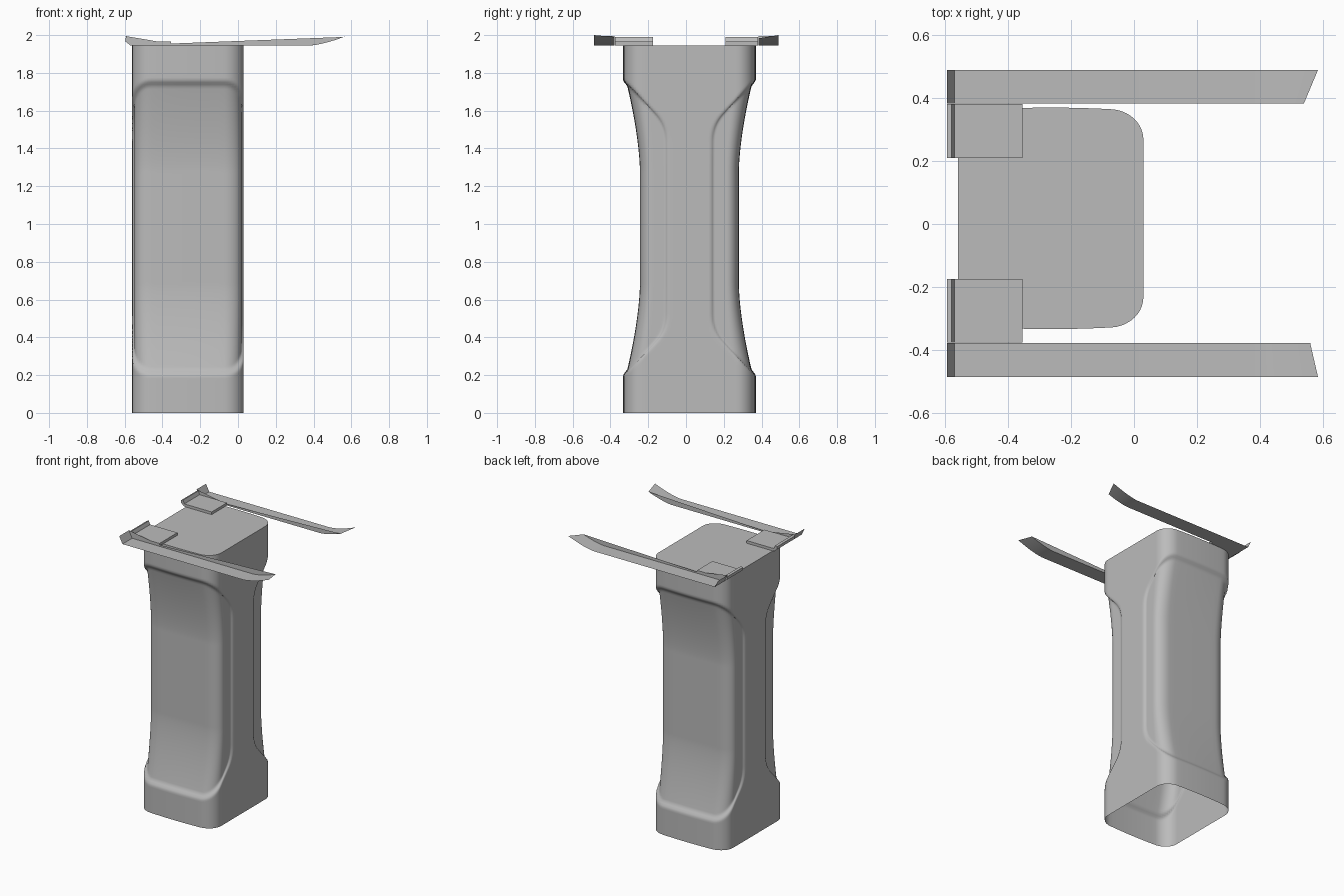
import bpy
import bmesh
import math

if "Cube" in bpy.data.objects:
    bpy.data.objects.remove(bpy.data.objects["Cube"])

grey = bpy.data.materials.new("plain_grey")
grey.use_nodes = True
colour = (0.5, 0.5, 0.5, 1)
grey.diffuse_color = colour
grey.node_tree.nodes["Principled BSDF"].inputs["Base Color"].default_value = colour

CX, CY, MID = -0.265, 0.018, 0.98     # column centre and waist height
HX, HY, R = 0.295, 0.352, 0.1         # half sizes and corner radius
TOP = 1.945


def finish(name, bm, smooth=True):
    bmesh.ops.recalc_face_normals(bm, faces=bm.faces)
    mesh = bpy.data.meshes.new(name)
    bm.to_mesh(mesh)
    bm.free()
    mesh.materials.append(grey)
    obj = bpy.data.objects.new(name, mesh)
    bpy.context.collection.objects.link(obj)
    if smooth:
        bpy.ops.object.select_all(action='DESELECT')
        obj.select_set(True)
        bpy.context.view_layer.objects.active = obj
        bpy.ops.object.shade_smooth_by_angle(angle=math.radians(50))
    return obj


def rounded_outline():
    """Rounded rectangle, finely divided along all four sides."""
    arcs = []
    for i, (sx, sy) in enumerate([(1, 1), (-1, 1), (-1, -1), (1, -1)]):
        arcs.append([(sx * (HX - R) + R * math.cos((i + k / 10) * math.pi / 2),
                      sy * (HY - R) + R * math.sin((i + k / 10) * math.pi / 2))
                     for k in range(11)])
    points = []
    for i, arc in enumerate(arcs):
        points += arc
        (ax, ay), (bx, by) = arc[-1], arcs[(i + 1) % 4][0]
        n = 12 if i % 2 == 0 else 40
        points += [(ax + (bx - ax) * k / n, ay + (by - ay) * k / n) for k in range(1, n)]
    return points


def column_point(x, y, z):
    """Sink the waisted panel that wraps round each side of the column."""
    a, t = abs(y), abs(z - MID)
    across, along = a - 0.11, (0.435 + a - t) * 0.7
    h = max(0.06 - abs(across - along), 0) / 0.06
    depth = min(across, along) - h * h * 0.015
    m = min(max(depth / 0.028, 0), 1)
    m = m * m * (3 - 2 * m)
    half = 0.262 + 0.24 * max(0, t - 0.3) ** 1.6
    squeezed = 0.11 + (a - 0.11) * (half - 0.11) / (HY - 0.11)
    a += m * (squeezed - a)
    a *= 1 - 0.035 * (x / HX) ** 2 * min(1, a / HY) ** 4
    x -= math.copysign(0.012 * m * min(1, abs(x) / HX) ** 4, x)
    return (CX + x, CY + math.copysign(a, y), z)


# Column: hollow shell, closed at the top and open underneath
bm = bmesh.new()
outline = rounded_outline()
levels = 160
rings = [[bm.verts.new(column_point(x, y, TOP * k / levels)) for x, y in outline]
         for k in range(levels + 1)]
for low, high in zip(rings, rings[1:]):
    for i in range(len(outline)):
        j = (i + 1) % len(outline)
        bm.faces.new((low[i], low[j], high[j], high[i]))
bm.faces.new(rings[-1])
finish("column", bm)


def strip_height(x):
    if x > 0.38:
        return TOP + 0.055 * ((x - 0.38) / 0.205) ** 1.5
    if x < -0.57:
        return TOP + 0.05 * (-0.57 - x) / 0.025
    return TOP


# Rails: thin strips with upturned ends and a low web on the inner edge
def rail(name, inner, outer, inner_tip):
    bm = bmesh.new()
    xs = [-0.595, -0.57, -0.36, 0.0, 0.38]
    fractions = [k / 8 for k in range(1, 9)]
    inner_xs = xs + [0.38 + (inner_tip - 0.38) * f for f in fractions]
    outer_xs = xs + [0.38 + (0.585 - 0.38) * f for f in fractions]
    a = [bm.verts.new((x, inner, strip_height(x))) for x in inner_xs]
    b = [bm.verts.new((x, outer, strip_height(x))) for x in outer_xs]
    for i in range(len(a) - 1):
        bm.faces.new((a[i], a[i + 1], b[i + 1], b[i]))

    tip_z = strip_height(inner_tip)

    def web_height(x):
        if x < -0.36:
            return 1.955 + 0.04 * (-0.36 - x) / 0.235
        return 1.955 + (tip_z - 1.955) * (x + 0.36) / (inner_tip + 0.36)

    w = [bm.verts.new((x, inner, web_height(x))) for x in inner_xs[:-1]] + [a[-1]]
    for i in range(len(a) - 1):
        corners = [a[i], a[i + 1], w[i + 1], w[i]]
        bm.faces.new(list(dict.fromkeys(corners)))
    finish(name, bm)


rail("front_rail", -0.378, -0.487, 0.56)
rail("back_rail", 0.383, 0.49, 0.54)


# Brackets: plates on the column top with an upturned lip
def bracket(name, y0, y1):
    profile = [(-0.57, TOP + 0.001), (-0.355, TOP + 0.001), (-0.355, 1.965),
               (-0.57, 1.965), (-0.58, 1.99), (-0.595, 1.985), (-0.595, 1.965)]
    bm = bmesh.new()
    near = [bm.verts.new((x, y0, z)) for x, z in profile]
    far = [bm.verts.new((x, y1, z)) for x, z in profile]
    bm.faces.new(near)
    bm.faces.new(far[::-1])
    for i in range(len(profile)):
        j = (i + 1) % len(profile)
        bm.faces.new((near[i], near[j], far[j], far[i]))
    finish(name, bm, False)


bracket("front_bracket", -0.377, -0.175)
bracket("back_bracket", 0.21, 0.382)
